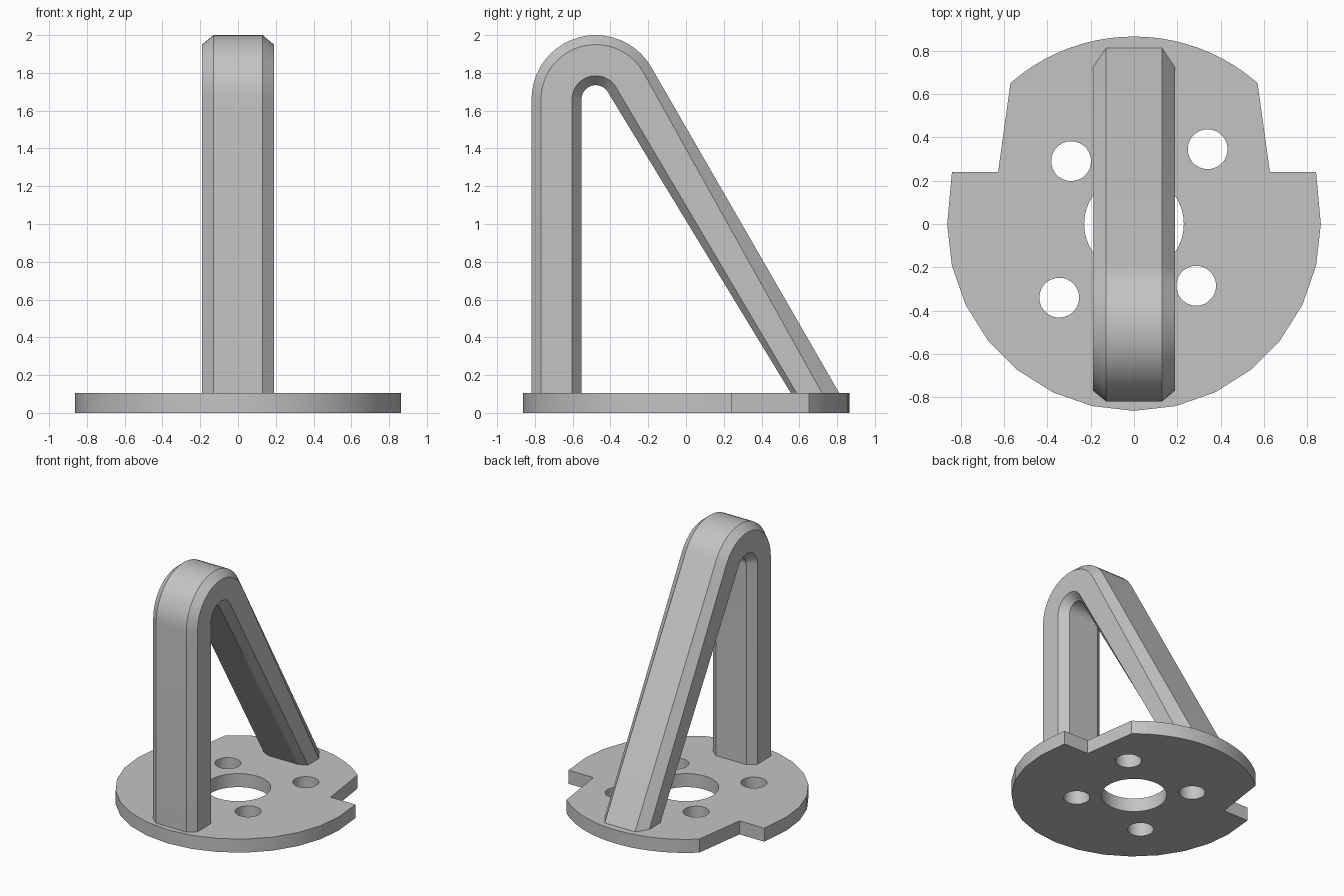
import bpy, bmesh
from math import sin, cos, pi, radians

cube = bpy.data.objects.get("Cube")
if cube:
    bpy.data.objects.remove(cube, do_unlink=True)

grey = bpy.data.materials.new("plain_grey")
grey.use_nodes = True
colour = (0.55, 0.55, 0.55, 1)
grey.diffuse_color = colour
grey.node_tree.nodes["Principled BSDF"].inputs["Base Color"].default_value = colour

PLATE_TOP = 0.105
PLATE_RADIUS = 0.862


def arc(radius, start, end, steps, cx=0, cy=0):
    """Points on an arc, angles in degrees, both ends included."""
    angles = [radians(start + (end - start) * i / steps) for i in range(steps + 1)]
    return [(cx + radius * cos(a), cy + radius * sin(a)) for a in angles]


def finish(obj):
    """Weld, orient, colour and smooth an object."""
    bm = bmesh.new()
    bm.from_mesh(obj.data)
    bmesh.ops.remove_doubles(bm, verts=bm.verts, dist=0.0005)
    bmesh.ops.recalc_face_normals(bm, faces=bm.faces)
    bm.to_mesh(obj.data)
    bm.free()
    obj.data.materials.clear()
    obj.data.materials.append(grey)
    bpy.ops.object.select_all(action='DESELECT')
    obj.select_set(True)
    bpy.context.view_layer.objects.active = obj
    bpy.ops.object.shade_smooth_by_angle(angle=radians(25))


# Base plate: faceted front half, notched sides, round back, five holes
notch = [(0.84, 0.24), (0.627, 0.24), (0.57, 0.65)]
outline = arc(PLATE_RADIUS, 180, 360, 14) + notch
outline += arc(0.865, 49.5, 130.5, 20)
outline += [(-x, y) for x, y in reversed(notch)]
loops = [outline, arc(0.23, 0, 360, 40)[:-1]]
for cx, cy in [(-0.29, 0.29), (0.34, 0.345), (-0.345, -0.34), (0.287, -0.285)]:
    loops.append(arc(0.092, 0, 360, 28, cx, cy)[:-1])

curve = bpy.data.curves.new("base_plate", 'CURVE')
curve.dimensions = '2D'
curve.fill_mode = 'BOTH'
curve.extrude = PLATE_TOP / 2
for loop in loops:
    spline = curve.splines.new('POLY')
    spline.points.add(len(loop) - 1)
    for point, (x, y) in zip(spline.points, loop):
        point.co = (x, y, PLATE_TOP / 2, 1)
    spline.use_cyclic_u = True
plate = bpy.data.objects.new("base_plate", curve)
bpy.context.collection.objects.link(plate)
bpy.ops.object.select_all(action='DESELECT')
plate.select_set(True)
bpy.context.view_layer.objects.active = plate
bpy.ops.object.convert(target='MESH')
finish(bpy.context.view_layer.objects.active)

# Handle: chamfered bar lofted up the front leg, over the arch, down the slope
ARCH_Y, ARCH_Z = -0.478, 1.66
radii = (0.34, 0.29, 0.125, 0.075)      # outer flat, side edges, inner flat
half_widths = (0.13, 0.19, 0.19, 0.13)
FOOT = PLATE_TOP - 0.003

sections = [[(ARCH_Y - r, FOOT) for r in radii]]
ARCH_STEPS = 20
for i in range(ARCH_STEPS + 1):
    a = radians(180 - 150 * i / ARCH_STEPS)
    sections.append([(ARCH_Y + r * cos(a), ARCH_Z + r * sin(a)) for r in radii])
sections.append([(y, FOOT) for y in (0.813, 0.722, 0.587, 0.557)])

bm = bmesh.new()
rings = []
for section in sections:
    half = [(w, y, z) for w, (y, z) in zip(half_widths, section)]
    other = [(-x, y, z) for x, y, z in reversed(half)]
    rings.append([bm.verts.new(co) for co in half + other])
for a, b in zip(rings, rings[1:]):
    for i in range(len(a)):
        j = (i + 1) % len(a)
        bm.faces.new((a[i], a[j], b[j], b[i]))
for ring in (rings[0], rings[-1]):
    bm.faces.new(ring)
mesh = bpy.data.meshes.new("handle")
bm.to_mesh(mesh)
bm.free()
handle = bpy.data.objects.new("handle", mesh)
bpy.context.collection.objects.link(handle)
finish(handle)
